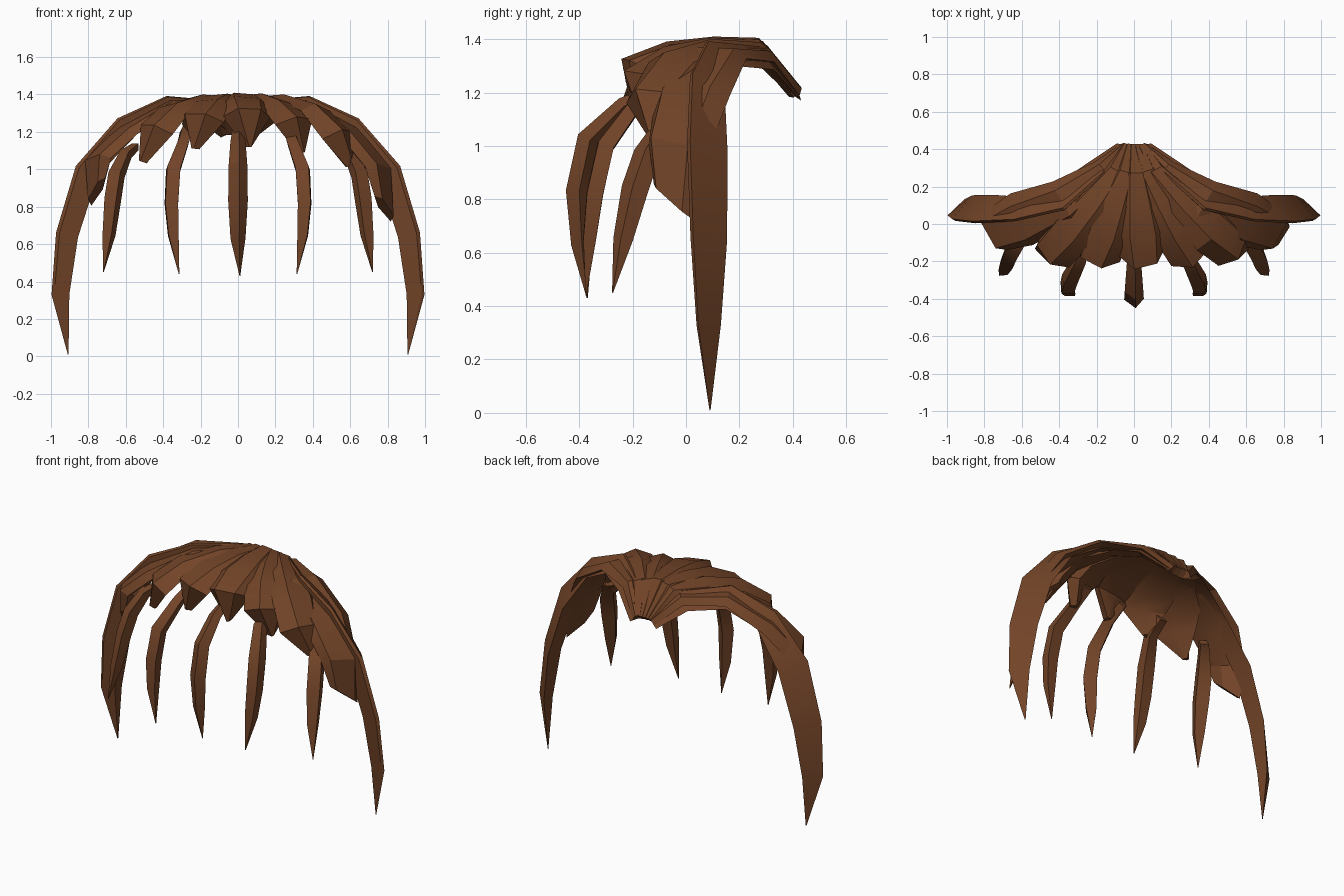
import bpy, bmesh
from mathutils import Vector

brown = bpy.data.materials.new("warm brown")
brown.diffuse_color = (0.17, 0.058, 0.021, 1)

# cross-sections as (across, outward) fractions of width and thickness
SHELL = [(-.5, -.45), (-.26, .4), (.22, .5), (.5, -.4), (0, -.65)]
PLATE = [(-.5, -.4), (-.3, .4), (.35, .5), (.5, -.1), (.1, -.6)]
WEDGE = [(-.5, -.45), (.42, .5), (.5, .35), (.4, -.5)]
BLADE = [(-.5, 0), (-.08, .5), (.5, 0.05), (.1, -.5)]


def lock(name, stations, section, mirror=1, centre=(0, .1, .65)):
    """Loft a tapering lock through stations (x, y, z, width, thickness, skew)."""
    bm = bmesh.new()
    pts = [Vector(s[:3]) for s in stations]
    rings = []
    for i, s in enumerate(stations):
        tangent = (pts[min(i + 1, len(pts) - 1)] - pts[max(i - 1, 0)]).normalized()
        out = pts[i] - Vector(centre)
        out = (out - tangent * out.dot(tangent)).normalized()
        side = tangent.cross(out)
        skew = s[5] if len(s) > 5 else 0
        ring = [pts[i] + side * a * s[3] + out * b * s[4] + tangent * a * skew
                for a, b in section]
        rings.append([bm.verts.new((p.x * mirror, p.y, p.z)) for p in ring])
    n = len(section)
    for r0, r1 in zip(rings, rings[1:]):
        for j in range(n):
            bm.faces.new((r0[j], r0[(j + 1) % n], r1[(j + 1) % n], r1[j]))
    bm.faces.new(rings[0])
    bm.faces.new(rings[-1])
    bmesh.ops.recalc_face_normals(bm, faces=bm.faces)
    me = bpy.data.meshes.new(name)
    bm.to_mesh(me)
    bm.free()
    me.materials.append(brown)
    ob = bpy.data.objects.new(name, me)
    bpy.context.collection.objects.link(ob)
    bpy.context.view_layer.objects.active = ob
    ob.select_set(True)
    bpy.ops.object.shade_smooth_by_angle(angle=0.5)
    ob.select_set(False)


# short overlapping cap locks: front corner, then tip
caps = [((.05, -.185, 1.30), (.06, -.18, 1.12)),
        ((-.21, -.17, 1.27), (-.23, -.17, 1.11)),
        ((.32, -.16, 1.25), (.34, -.15, 1.09)),
        ((-.45, -.14, 1.21), (-.51, -.13, 1.04)),
        ((.54, -.12, 1.18), (.60, -.12, 1.02))]
for i, (f, t) in enumerate(caps):
    x, a = f[0], abs(f[0])
    lock(f"cap_lock_{i}", [
        (x * .08, .41, 1.205, .08, .05),
        (x * .22, .26 + a * .04, 1.385 - a * .05, .14, .05),
        (x * .5, .11 + a * .03, 1.385 - a * .04, .22, .05),
        (x * .8, -.06 + a * .06, 1.36 - a * .10, .29, .07),
        (*f, .26, .11),
        (*t, .03, .04)], SHELL)

# broad outer cap locks with slanted blunt ends, the right one hanging lower
for s, name, d in ((1, "right", 0), (-1, "left", .09)):
    lock(f"outer_cap_lock_{name}", [
        (.04, .41, 1.205, .08, .04),
        (.16, .28, 1.34, .15, .05),
        (.38, .12, 1.345, .24, .05),
        (.61, .02, 1.20, .30, .07),
        (.75, -.04, 1.00 + d * .5, .24, .09, -.05),
        (.785 - d * .3, -.05, .79 + d, .17, .05, -.14)], PLATE, s, (0, .35, .65))

# long wedge-shaped locks framing both sides
side_lock = [(.055, .42, 1.20, .09, .04), (.20, .30, 1.33, .13, .05),
             (.40, .14, 1.345, .16, .06), (.62, .08, 1.235, .13, .09),
             (.81, .08, .99, .15, .13), (.915, .085, .65, .135, .12),
             (.95, .085, .33, .09, .095), (.908, .09, .01, .004, .004)]
# thin fangs below the cap
inner_fang = [(.28, -.08, 1.21, .07, .05), (.29, -.19, 1.15, .08, .07),
              (.345, -.30, 1.00, .10, .09), (.355, -.34, .82, .095, .09),
              (.345, -.36, .65, .075, .07), (.315, -.375, .44, .004, .004)]
outer_fang = [(.55, -.02, 1.12, .07, .05), (.60, -.08, 1.08, .08, .07),
              (.65, -.145, .97, .11, .09), (.67, -.19, .84, .11, .09),
              (.69, -.235, .65, .08, .07), (.72, -.275, .45, .004, .004)]
for s, name in ((1, "right"), (-1, "left")):
    lock(f"side_lock_{name}", side_lock, WEDGE, s)
    lock(f"inner_fang_{name}", inner_fang, BLADE, s)
    lock(f"outer_fang_{name}", outer_fang, BLADE, s)

lock("centre_fang", [(0, -.10, 1.21, .06, .05), (0, -.23, 1.15, .08, .07),
                     (0, -.36, 1.02, .10, .10), (0, -.40, .83, .105, .10),
                     (0, -.39, .63, .08, .08), (.01, -.37, .43, .004, .004)], BLADE)
